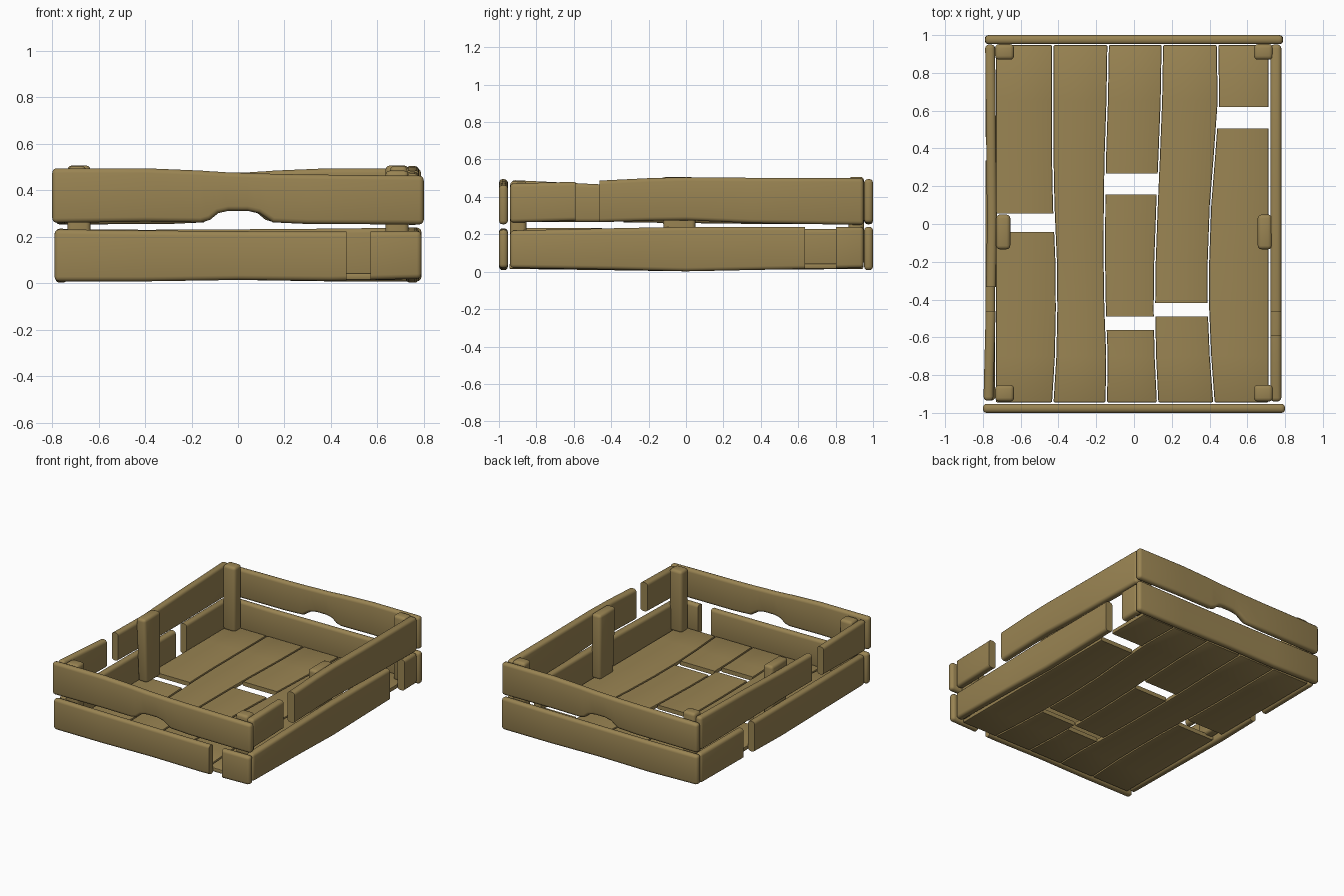
import bpy, bmesh
from mathutils import Vector

if "Cube" in bpy.data.objects:
    bpy.data.objects.remove(bpy.data.objects["Cube"])

wood = bpy.data.materials.new("worn brown wood")
wood.diffuse_color = (0.32, 0.23, 0.085, 1)
wood.use_nodes = True
wood.node_tree.nodes["Principled BSDF"].inputs["Base Color"].default_value = wood.diffuse_color


def place(axis, t, a, b):
    return {"x": (t, a, b), "y": (a, t, b), "z": (a, b, t)}[axis]


def board(name, axis, stations, gaps=(), bevel=0.02, segs=3):
    """Loft rectangles (t, a0, a1, b0, b1) along an axis, round the edges, saw out the gaps."""
    bm = bmesh.new()
    rings = []
    for t, a0, a1, b0, b1 in stations:
        rings.append([bm.verts.new(place(axis, t, a, b))
                      for a, b in ((a0, b0), (a1, b0), (a1, b1), (a0, b1))])
    for r, s in zip(rings, rings[1:]):
        for i in range(4):
            j = (i + 1) % 4
            bm.faces.new((r[i], r[j], s[j], s[i]))
    bm.faces.new(rings[0])
    bm.faces.new(rings[-1])
    bmesh.ops.recalc_face_normals(bm, faces=bm.faces[:])
    sharp = [e for e in bm.edges if e.calc_face_angle(0) > 1.0]
    bmesh.ops.bevel(bm, geom=sharp, offset=bevel, segments=segs, profile=0.5,
                    affect="EDGES", clamp_overlap=True)

    # keep the pieces between the gaps
    cuts = [None] + [v for g in sorted(gaps) for v in g] + [None]
    direction = Vector(place(axis, 1, 0, 0))
    for k in range(0, len(cuts), 2):
        piece = bm.copy()
        for pos, sign in ((cuts[k], -1), (cuts[k + 1], 1)):
            if pos is None:
                continue
            res = bmesh.ops.bisect_plane(
                piece, geom=piece.verts[:] + piece.edges[:] + piece.faces[:],
                plane_co=direction * pos, plane_no=direction * sign, clear_outer=True)
            rim = [e for e in res["geom_cut"] if isinstance(e, bmesh.types.BMEdge)]
            bmesh.ops.edgenet_fill(piece, edges=rim)
        bmesh.ops.recalc_face_normals(piece, faces=piece.faces[:])
        mesh = bpy.data.meshes.new(name)
        piece.to_mesh(mesh)
        piece.free()
        mesh.materials.append(wood)
        obj = bpy.data.objects.new(name, mesh)
        bpy.context.collection.objects.link(obj)
        bpy.ops.object.select_all(action="DESELECT")
        obj.select_set(True)
        bpy.context.view_layer.objects.active = obj
        bpy.ops.object.shade_smooth_by_angle(angle=0.7)
    bm.free()


# end boards: upper ones have a hand hold; the back is the front turned half round
upper = [(-.80, .26, .495), (-.4, .265, .495), (-.16, .262, .485), (-.12, .273, .482),
         (-.085, .302, .48), (-.04, .312, .477), (.04, .312, .475), (.09, .302, .473),
         (.15, .262, .471), (.3, .255, .468), (.80, .253, .463)]
lower = [(-.79, .008, .232), (-.4, .008, .227), (0, .014, .224), (.4, .01, .222), (.79, .02, .225)]
board("front_upper_board", "x", [(x, -1, -.952, l, h) for x, l, h in upper])
board("front_lower_board", "x", [(x, -1, -.952, l, h) for x, l, h in lower], [(.467, .57)])
board("back_upper_board", "x", [(-x * .985, .952, 1, l, h) for x, l, h in reversed(upper)])
board("back_lower_board", "x", [(-x, .952, 1, l, h + .008) for x, l, h in reversed(lower)])

# side boards with broken-out gaps
board("right_upper_board", "y",
      [(y, .722, .78, l, h) for y, l, h in
       ((-.94, .262, .472), (-.6, .272, .48), (-.46, .265, .487), (-.2, .272, .5),
        (0, .275, .505), (.35, .26, .502), (.95, .25, .5))], [(-.59, -.462)])
board("right_lower_board", "y",
      [(y, .722, .78, l, h) for y, l, h in
       ((-.94, .02, .22), (-.4, .012, .232), (0, .002, .24), (.4, .01, .24), (.95, .02, .24))],
      [(.635, .803)])
board("left_upper_board", "y",
      [(y, x, x + .052, l, h) for y, x, l, h in
       ((-.935, -.797, .265, .49), (-.46, -.785, .265, .467), (0, -.778, .26, .465),
        (.4, -.782, .255, .48), (.95, -.788, .255, .495))], [(-.46, -.333)])
board("left_lower_board", "y",
      [(y, -.787, -.735, l, h) for y, l, h in
       ((-.935, .015, .235), (-.4, .008, .232), (0, .002, .23), (.4, .01, .228), (.95, .015, .23))],
      [(.335, .46)])

# corner posts and middle posts
for side, s in (("left", -1), ("right", 1)):
    x0, x1 = sorted((s * .635, s * .735))
    board(side + "_front_post", "z", [(.035, x0, x1, -.94, -.855), (.485, x0, x1, -.94, -.852)])
    board(side + "_back_post", "z", [(.035, x0, x1, .87, .952), (.507, x0, x1, .87, .952)])
    x0, x1 = sorted((s * .655, s * .73))
    board(side + "_middle_post", "z", [(.035, x0, x1, -.11, .05), (.505, x0, x1, -.135, .05)])

# floor planks share wavy edges: x of every seam at each y
ys = (-.945, -.7, -.45, -.2, .1, .35, .65, .948)
seams = ((-.735,) * 8,
         (-.43, -.415, -.41, -.412, -.425, -.43, -.43, -.43),
         (-.147, -.143, -.153, -.157, -.156, -.152, -.142, -.137),
         (.125, .113, .108, .111, .122, .133, .145, .15),
         (.423, .405, .394, .394, .405, .425, .447, .442),
         (.715,) * 8)
breaks = ([(-.042, .055)], [], [(-.56, -.49), (.157, .267)], [(-.49, -.418)], [(.505, .62)])
for n, gaps in enumerate(breaks):
    board("floor_plank", "y",
          [(y, seams[n][i] + .004, seams[n + 1][i] - .004, .014, .044) for i, y in enumerate(ys)],
          gaps, bevel=.008, segs=2)
